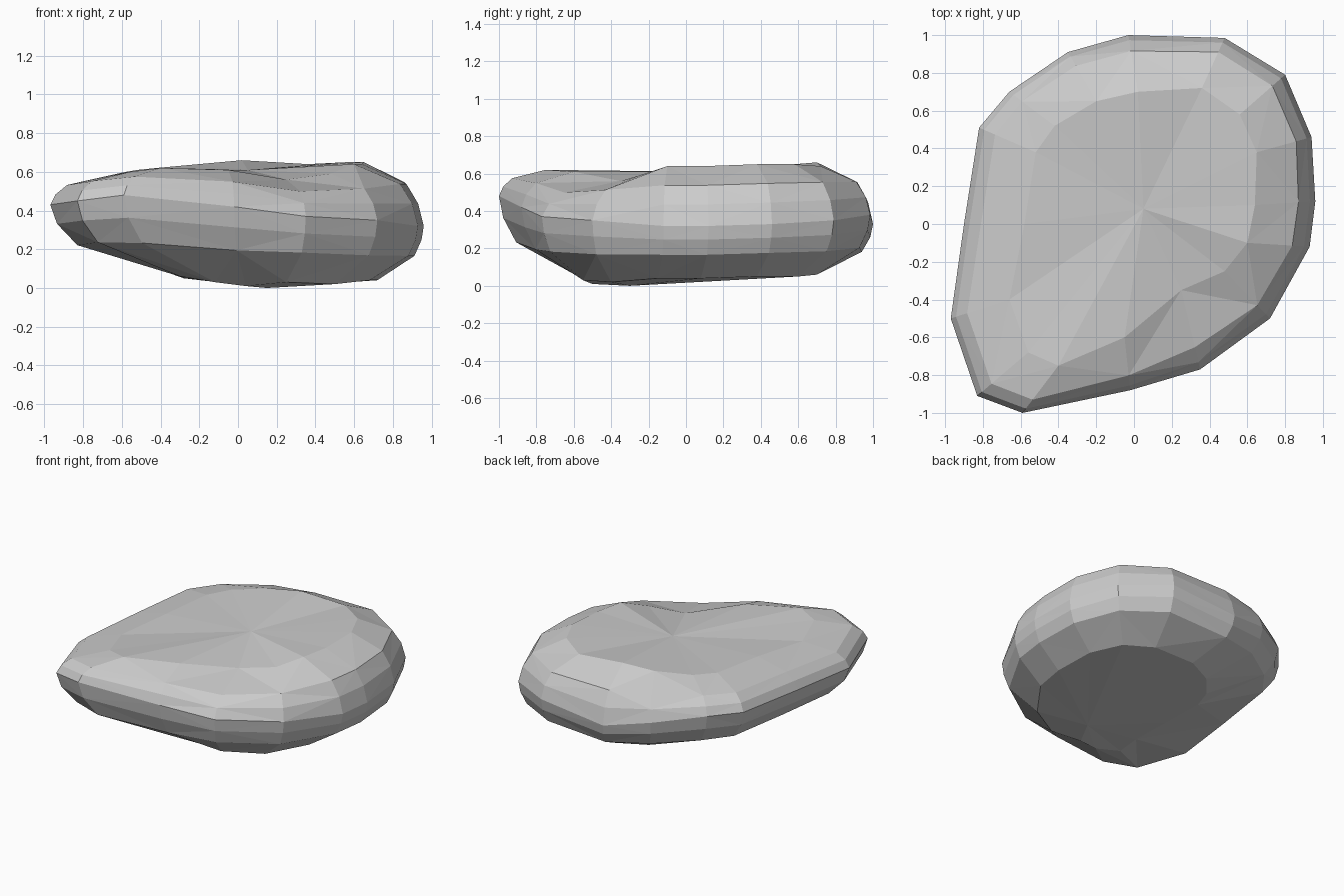
import bpy, bmesh
from mathutils import Vector

if "Cube" in bpy.data.objects:
    bpy.data.objects.remove(bpy.data.objects["Cube"])

# Three guiding outlines, counter-clockwise from the front-left tip
BASE = [(-.30, -.50, .06), (-.12, -.54, .03), (.04, -.50, .01), (.25, -.55, .03),
        (.50, -.40, .02), (.68, -.15, .04), (.72, .08, .04), (.70, .38, .05),
        (.60, .60, .05), (.40, .70, .06), (.08, .70, .06), (-.12, .60, .06),
        (-.25, .45, .06), (-.30, .30, .06), (-.28, .00, .05), (-.27, -.30, .05)]
RIM = [(-.83, -.91, .45), (-.59, -1.0, .48), (-.02, -.88, .42), (.35, -.77, .37),
       (.72, -.50, .35), (.93, -.12, .32), (.96, .12, .32), (.94, .46, .33),
       (.80, .79, .35), (.48, .985, .38), (-.03, 1.0, .33), (-.35, .91, .40),
       (-.66, .70, .45), (-.82, .51, .45), (-.90, .00, .44), (-.97, -.50, .43)]
CROWN = [(-.56, -.68, .60), (-.40, -.75, .62), (-.05, -.60, .61), (.25, -.35, .56),
         (.48, -.25, .59), (.60, -.10, .64), (.64, .10, .64), (.65, .38, .65),
         (.56, .58, .65), (.36, .72, .64), (.02, .70, .66), (-.20, .65, .64),
         (-.42, .52, .62), (-.52, .38, .61), (-.58, .00, .60), (-.66, -.40, .58)]


def between(a, b, flat, rise):
    """Blend two outlines, with separate amounts sideways and upwards."""
    return [(p[0] + (q[0] - p[0]) * flat, p[1] + (q[1] - p[1]) * flat,
             p[2] + (q[2] - p[2]) * rise) for p, q in zip(a, b)]


# Bulging rings from the underside to the dished top
rings = [BASE,
         between(BASE, RIM, .80, .45),
         between(BASE, RIM, .95, .74),
         RIM,
         between(RIM, CROWN, .09, .36),
         between(RIM, CROWN, .28, .68),
         CROWN]

bm = bmesh.new()
loops = [[bm.verts.new(Vector(p)) for p in ring] for ring in rings]
n = len(BASE)

# Faceted sides, alternating diagonals for a chipped look
for r, (lo, hi) in enumerate(zip(loops, loops[1:])):
    for i in range(n):
        a, b, c, d = lo[i], lo[(i + 1) % n], hi[(i + 1) % n], hi[i]
        tris = ((a, b, c), (a, c, d)) if (i + r) % 2 else ((a, b, d), (b, c, d))
        for t in tris:
            bm.faces.new(t)

# Close the underside and the shallow top hollow
for loop, hub in ((loops[0], (.15, -.30, .0)), (loops[-1], (.05, .08, .61))):
    centre = bm.verts.new(hub)
    for i in range(n):
        bm.faces.new((loop[i], loop[(i + 1) % n], centre))

bmesh.ops.recalc_face_normals(bm, faces=bm.faces[:])
mesh = bpy.data.meshes.new("flat_rock")
bm.to_mesh(mesh)
bm.free()
rock = bpy.data.objects.new("flat_rock", mesh)
bpy.context.collection.objects.link(rock)
